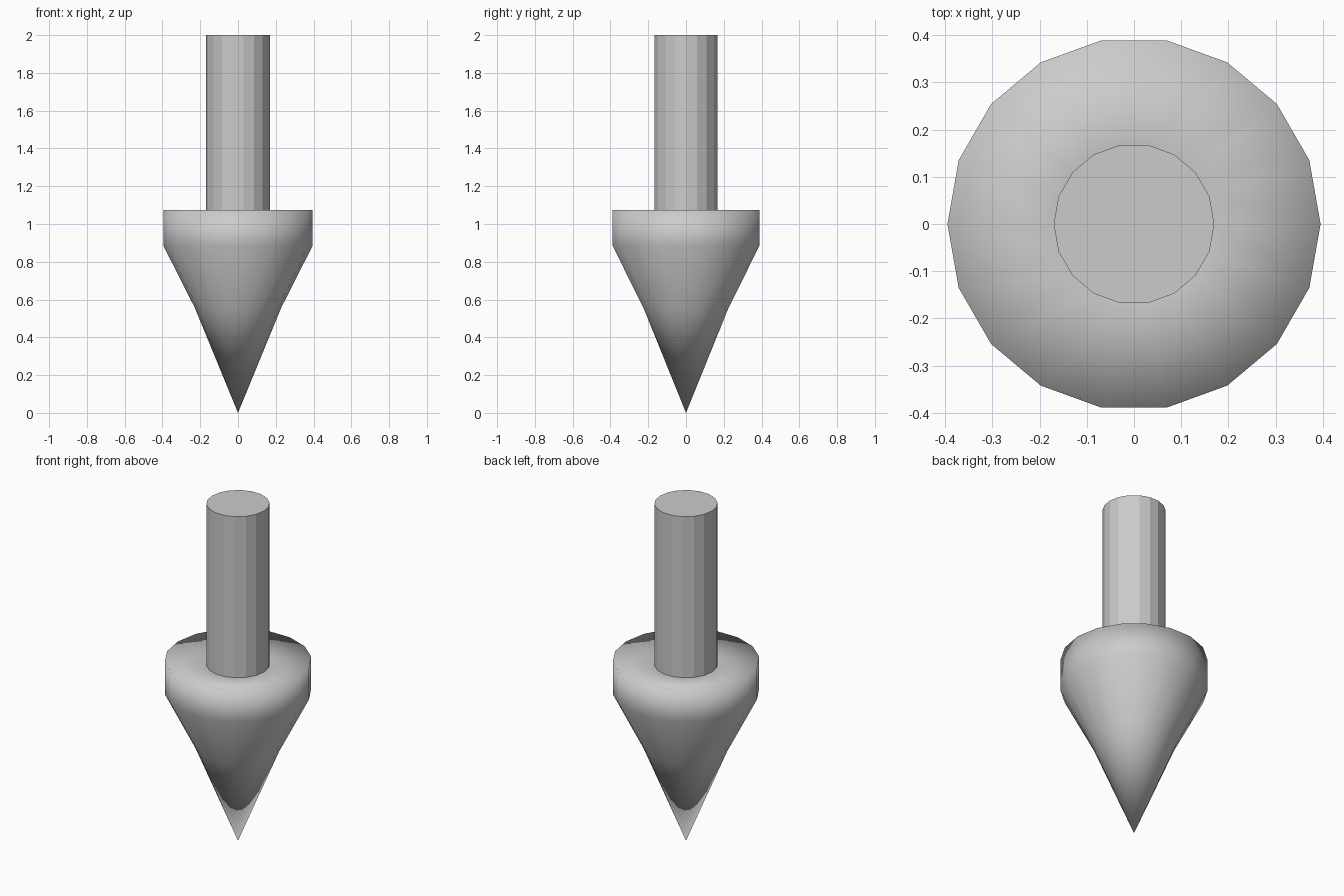
import bpy, bmesh, math

if "Cube" in bpy.data.objects:
    bpy.data.objects.remove(bpy.data.objects["Cube"])

SIDES = 18


def lathe(name, profile, smooth):
    """Revolve (radius, z) points around z; radius 0 gives a pole vertex."""
    bm = bmesh.new()
    rings = []
    for r, z in profile:
        n = SIDES if r > 0 else 1
        rings.append([bm.verts.new((r * math.cos(2 * math.pi * i / SIDES),
                                    r * math.sin(2 * math.pi * i / SIDES), z))
                      for i in range(n)])
    for a, b in zip(rings, rings[1:]):
        for i in range(SIDES):
            j = (i + 1) % SIDES
            if len(a) == 1:
                bm.faces.new((a[0], b[j], b[i]))
            elif len(b) == 1:
                bm.faces.new((a[i], a[j], b[0]))
            else:
                bm.faces.new((a[i], a[j], b[j], b[i]))
    bmesh.ops.recalc_face_normals(bm, faces=bm.faces)
    for f in bm.faces:
        f.smooth = smooth
    mesh = bpy.data.meshes.new(name)
    bm.to_mesh(mesh)
    bm.free()
    obj = bpy.data.objects.new(name, mesh)
    bpy.context.collection.objects.link(obj)
    return obj


# Smooth pointed head with a slightly dished top
lathe("arrow_head", [(0, 0), (0.229, 0.557), (0.395, 0.885), (0.395, 1.075),
                     (0.17, 1.045), (0, 1.045)], True)

# Flat-shaded shaft
lathe("arrow_shaft", [(0, 1.04), (0.17, 1.04), (0.17, 2.0), (0, 2.0)], False)
